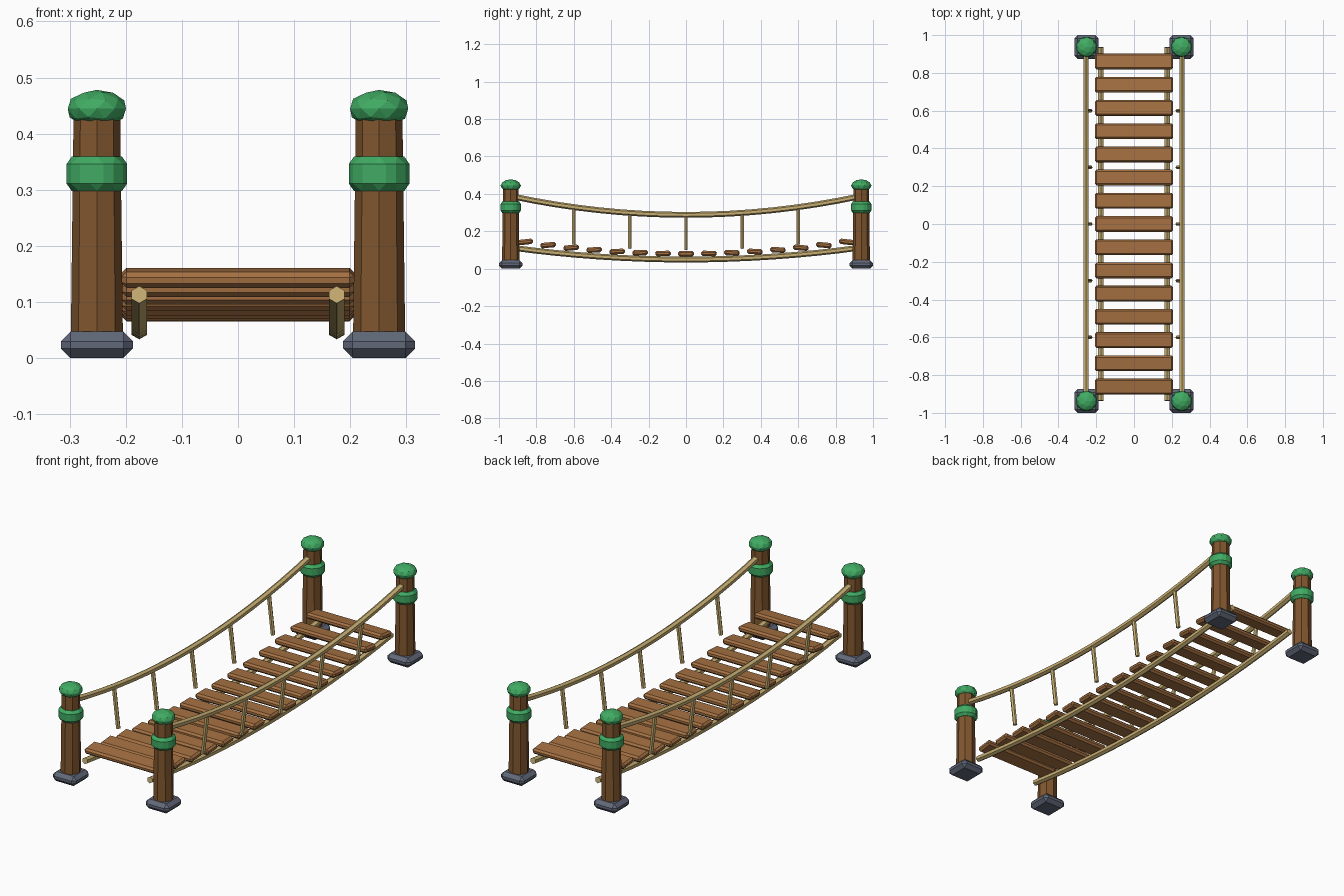
import bpy, bmesh, math
from mathutils import Vector, Matrix

if "Cube" in bpy.data.objects:
    bpy.data.objects.remove(bpy.data.objects["Cube"], do_unlink=True)


def material(name, rgb):
    m = bpy.data.materials.new(name)
    m.use_nodes = True
    m.diffuse_color = (*rgb, 1)
    m.node_tree.nodes["Principled BSDF"].inputs["Base Color"].default_value = (*rgb, 1)
    return m


plank_wood = material("plank wood", (0.38, 0.165, 0.055))
post_wood = material("post wood", (0.22, 0.095, 0.028))
green = material("green", (0.052, 0.41, 0.125))
rope_tan = material("rope tan", (0.58, 0.43, 0.17))
stone = material("grey stone", (0.12, 0.14, 0.19))


def finish(bm, name, mat, matrix=Matrix(), bevel=0.0):
    if bevel:
        bmesh.ops.bevel(bm, geom=bm.edges[:], offset=bevel, segments=1,
                        affect='EDGES', clamp_overlap=True)
    bmesh.ops.recalc_face_normals(bm, faces=bm.faces[:])
    bm.transform(matrix)
    mesh = bpy.data.meshes.new(name)
    bm.to_mesh(mesh)
    bm.free()
    mesh.materials.append(mat)
    obj = bpy.data.objects.new(name, mesh)
    bpy.context.collection.objects.link(obj)
    return obj


def box(name, size, matrix, mat, bevel):
    bm = bmesh.new()
    bmesh.ops.create_cube(bm, size=1, matrix=Matrix.Diagonal((*size, 1)))
    return finish(bm, name, mat, matrix, bevel)


def octagon(name, x, y, z0, z1, r0, r1, mat, bevel=0.0):
    bm = bmesh.new()
    bmesh.ops.create_cone(bm, cap_ends=True, segments=8, radius1=r0, radius2=r1, depth=z1 - z0)
    return finish(bm, name, mat, Matrix.Translation((x, y, (z0 + z1) / 2)), bevel)


def rope(name, points, radius, mat):
    """Six-sided tube swept along points, with a corner on top."""
    bm = bmesh.new()
    rings = []
    for i, p in enumerate(points):
        tangent = (points[min(i + 1, len(points) - 1)] - points[max(i - 1, 0)]).normalized()
        side = (Vector((1, 0, 0)) - tangent * tangent.x).normalized()
        up = side.cross(tangent)
        rings.append([bm.verts.new(p + radius * (up * math.cos(a) + side * math.sin(a)))
                      for a in (k * math.pi / 3 for k in range(6))])
    for a, b in zip(rings, rings[1:]):
        for k in range(6):
            bm.faces.new((a[k], a[(k + 1) % 6], b[(k + 1) % 6], b[k]))
    bm.faces.new(rings[0])
    bm.faces.new(rings[-1])
    return finish(bm, name, mat)


def sag(y, low, rise, half):
    return low + rise * (y / half) ** 2


POST_X, POST_Y = 0.2515, 0.937

# Corner posts with footing, band and faceted cap
for sx, side in ((1, "left"), (-1, "right")):
    for sy, end in ((-1, "front"), (1, "back")):
        x, y, tag = sx * POST_X, sy * POST_Y, f"{end}_{side}"
        box(f"footing_{tag}", (0.128, 0.126, 0.047), Matrix.Translation((x, y, 0.0235)), stone, 0.017)
        octagon(f"post_{tag}", x, y, 0.03, 0.44, 0.0465, 0.0415, post_wood)
        octagon(f"band_{tag}", x, y, 0.298, 0.359, 0.059, 0.059, green, 0.013)
        bm = bmesh.new()
        bmesh.ops.create_icosphere(bm, subdivisions=2, radius=0.0545)
        finish(bm, f"cap_{tag}", green,
               Matrix.Translation((x, y, 0.4445)) @ Matrix.Diagonal((1, 1, 0.615, 1)))

# Sagging deck ropes, hand ropes and hangers
STEPS = 16
for sx, side in ((1, "left"), (-1, "right")):
    ys = [-0.935 + 1.87 * i / STEPS for i in range(STEPS + 1)]
    rope(f"deck_rope_{side}",
         [Vector((sx * 0.176, y, sag(y, 0.049, 0.064, 0.935))) for y in ys], 0.0155, rope_tan)
    rope(f"hand_rope_{side}",
         [Vector((sx * 0.2535, y, sag(y, 0.288, 0.1, 0.935))) for y in ys], 0.0155, rope_tan)
    for i in range(-2, 3):
        y = 0.3 * i
        top = Vector((sx * 0.2535, y, sag(y, 0.288, 0.1, 0.935)))
        foot = Vector((sx * 0.23, y, sag(y, 0.1, 0.064, 0.86)))
        # a straight hanger needs its own frame, so build it as a cone
        bm = bmesh.new()
        axis = top - foot
        bmesh.ops.create_cone(bm, cap_ends=True, segments=6, radius1=0.0105,
                              radius2=0.0105, depth=axis.length)
        finish(bm, f"hanger_{side}_{i + 3}", rope_tan,
               Matrix.Translation((top + foot) / 2) @ axis.to_track_quat('Z', 'Y').to_matrix().to_4x4())

# Deck planks, each tipped slightly towards its end of the bridge
for i in range(-7, 8):
    y = 0.86 * i / 7
    tilt = Matrix.Rotation(-0.11 * i / 7, 4, 'X')
    box(f"plank_{i + 8}", (0.415, 0.083, 0.029),
        Matrix.Translation((0, y, sag(y, 0.08, 0.063, 0.86))) @ tilt, plank_wood, 0.009)
